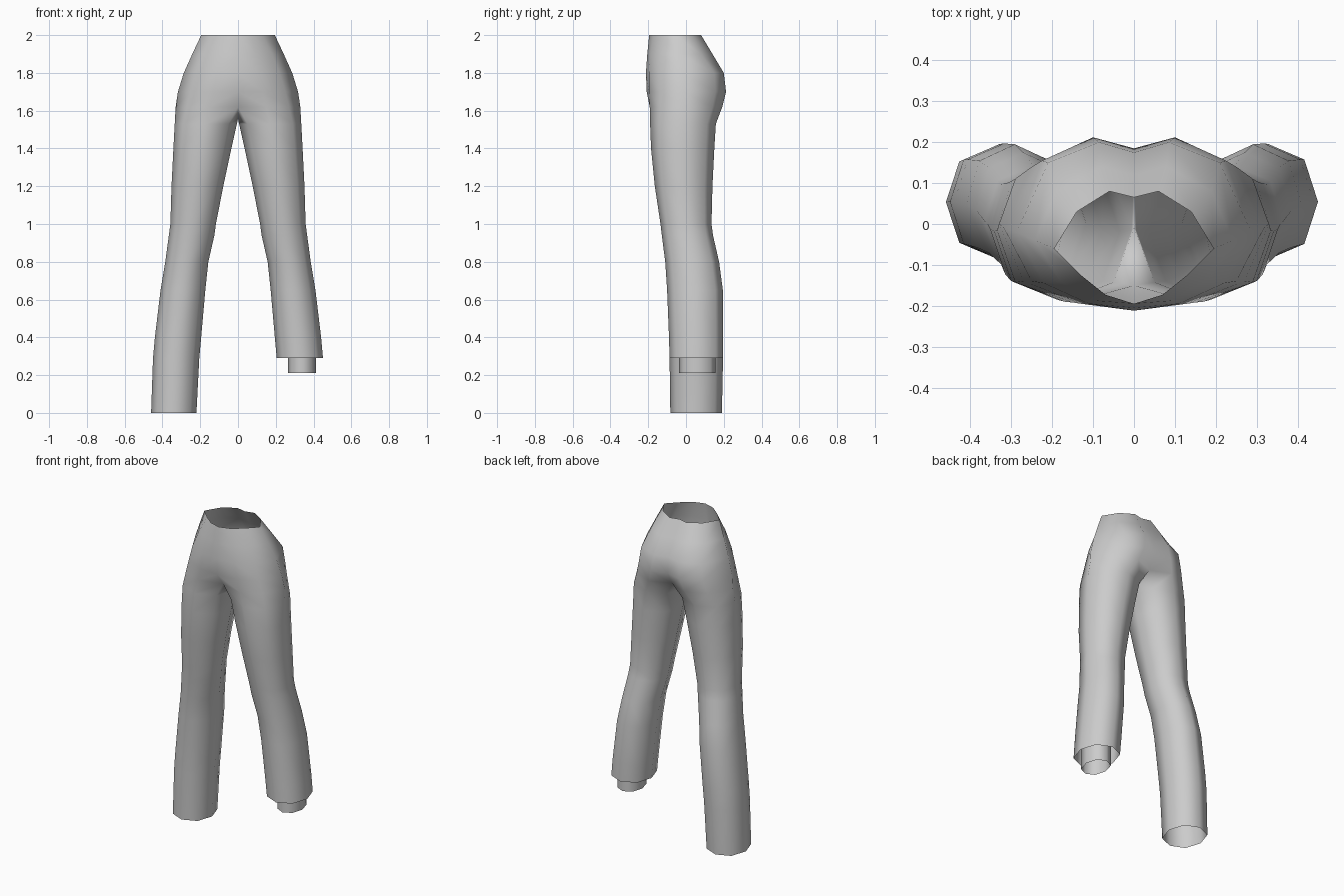
import bpy, bmesh, math

if "Cube" in bpy.data.objects:
    bpy.data.objects.remove(bpy.data.objects["Cube"])

cloth = bpy.data.materials.new("grey_cloth")
cloth.diffuse_color = (0.6, 0.6, 0.6, 1)
cloth.use_nodes = True
cloth.node_tree.nodes["Principled BSDF"].inputs["Base Color"].default_value = cloth.diffuse_color

# Half pelvis rings: z, then (x, y) from front middle around the side to back middle
PELVIS = [
    (2.00, [(0, -.195), (.07, -.173), (.13, -.125), (.195, -.06), (.14, .03), (.06, .08), (0, .065)]),
    (1.90, [(0, -.205), (.09, -.188), (.18, -.14), (.242, -.04), (.19, .08), (.08, .14), (0, .12)]),
    (1.80, [(0, -.212), (.11, -.195), (.22, -.145), (.287, -.02), (.21, .15), (.085, .20), (0, .175)]),
    (1.70, [(0, -.208), (.13, -.195), (.25, -.14), (.318, -.01), (.225, .155), (.10, .212), (0, .185)]),
    (1.62, [(0, -.15), (.15, -.192), (.27, -.14), (.33, 0), (.25, .14), (.125, .192), (0, .14)]),
]
CROTCH = (0, -.01, 1.55)

# Leg rings: z, inner x, outer x, front y, back y
LEG = [
    (1.53, .006, .335, -.19, .158),
    (1.40, .035, .342, -.185, .150),
    (1.20, .078, .352, -.165, .140),
    (1.00, .117, .358, -.135, .135),
    (0.94, .125, .366, -.128, .143),
    (0.80, .157, .385, -.11, .175),
    (0.65, .173, .410, -.10, .195),
    (0.40, .195, .440, -.09, .197),
    (0.29, .205, .450, -.087, .196),
    (0.00, .220, .460, -.083, .190),
]


def octagon(z, x0, x1, y0, y1):
    """Leg section, ordered like the pelvis half ring with the inner point last."""
    cx, cy, rx, ry = (x0 + x1) / 2, (y0 + y1) / 2, (x1 - x0) / 2, (y1 - y0) / 2
    pts = []
    for k in range(8):
        a = math.radians(225 + 45 * k)
        d = 1.03 if k % 2 == 0 else 1
        pts.append((cx + rx * d * math.cos(a), cy + ry * d * math.sin(a), z))
    return pts


def loft(bm, rings, closed):
    for r0, r1 in zip(rings, rings[1:]):
        n = len(r0)
        for i in range(n if closed else n - 1):
            j = (i + 1) % n
            bm.faces.new((r0[i], r1[i], r1[j], r0[j]))


def finish(bm, name):
    bmesh.ops.remove_doubles(bm, verts=bm.verts, dist=0.0005)
    bmesh.ops.recalc_face_normals(bm, faces=bm.faces)
    # Outward direction is checked on the side-most face
    f = max(bm.faces, key=lambda q: q.calc_center_median().x)
    if f.normal.x < 0:
        bmesh.ops.reverse_faces(bm, faces=bm.faces)
    me = bpy.data.meshes.new(name)
    bm.to_mesh(me)
    bm.free()
    me.materials.append(cloth)
    for p in me.polygons:
        p.use_smooth = True
    ob = bpy.data.objects.new(name, me)
    bpy.context.collection.objects.link(ob)


# Trousers: open waist, split at the crotch into two legs of unequal length
bm = bmesh.new()
for side, hem in ((-1, 0.0), (1, 0.29)):
    def ring(pts):
        return [bm.verts.new((side * x, y, z)) for x, y, z in pts]
    hips = [ring([(x, y, z) for x, y in row]) for z, row in PELVIS]
    loft(bm, hips, False)
    top = hips[-1] + ring([CROTCH])
    legs = [ring(octagon(*row)) for row in LEG if row[0] >= hem]
    loft(bm, [top] + legs, True)
finish(bm, "trousers")

# Narrow inner cuff showing below the shorter leg
bm = bmesh.new()
cuff = [[bm.verts.new(p) for p in octagon(z, .265, .412, -.037, .157)] for z in (.40, .21)]
loft(bm, cuff, True)
finish(bm, "inner_cuff")
